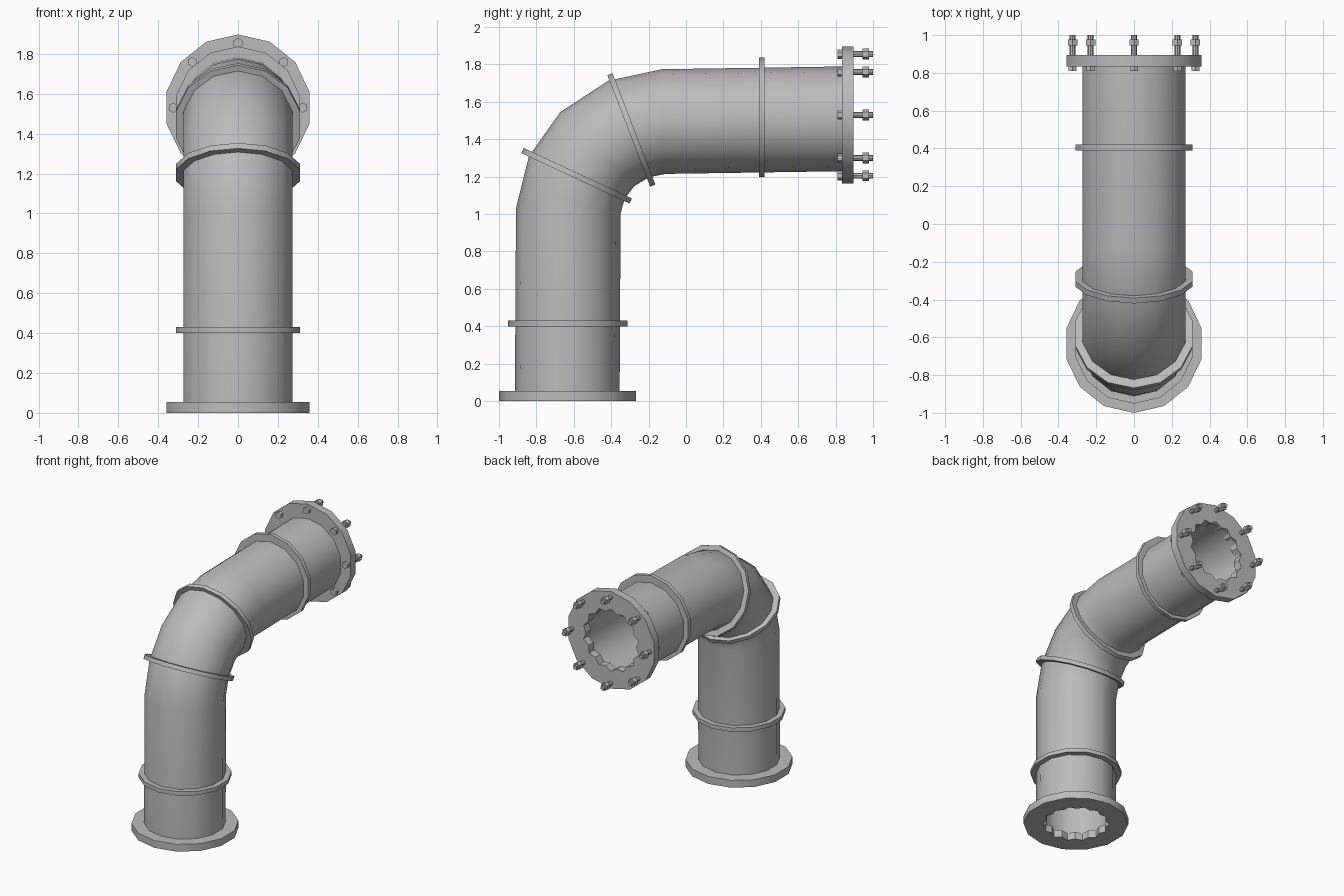
import bpy, bmesh, math
from mathutils import Vector, Matrix

if "Cube" in bpy.data.objects:
    bpy.data.objects.remove(bpy.data.objects["Cube"])

SIDES = 14
FLAT = math.cos(math.pi / SIDES)

steel = bpy.data.materials.new("grey_steel")
steel.use_nodes = True
colour = (0.5, 0.5, 0.5, 1)
steel.diffuse_color = colour
steel.node_tree.nodes["Principled BSDF"].inputs["Base Color"].default_value = colour


def finish(name, bm):
    bmesh.ops.recalc_face_normals(bm, faces=bm.faces)
    mesh = bpy.data.meshes.new(name)
    bm.to_mesh(mesh)
    bm.free()
    mesh.materials.append(steel)
    obj = bpy.data.objects.new(name, mesh)
    bpy.context.collection.objects.link(obj)
    bpy.ops.object.select_all(action="DESELECT")
    obj.select_set(True)
    bpy.context.view_layer.objects.active = obj
    bpy.ops.object.shade_smooth_by_angle(angle=math.radians(32))
    return obj


def sweep(name, stations):
    """Closed hollow band; station = (y, z, tilt, list of repeating radii)."""
    bm = bmesh.new()
    loops = []
    for y, z, tilt, radii in stations:
        t = math.radians(tilt)
        out = Vector((0, -math.sin(t), math.cos(t)))
        count = SIDES * len(radii)
        loop = []
        for i in range(count):
            a = math.tau * i / count
            r = radii[i % len(radii)]
            p = Vector((0, y, z)) + r * (math.sin(a) * Vector((1, 0, 0)) + math.cos(a) * out)
            loop.append(bm.verts.new(p))
        loops.append(loop)
    for k, a in enumerate(loops):
        b = loops[(k + 1) % len(loops)]
        for i in range(len(a)):
            j = (i + 1) % len(a)
            bm.faces.new((a[i], a[j], b[j], b[i]))
    return finish(name, bm)


def band(name, y, z, tilt, thick, outer, inner):
    """Flat annular plate centred on a point of the pipe axis."""
    t = math.radians(tilt)
    dy, dz = math.cos(t) * thick / 2, math.sin(t) * thick / 2
    sweep(name, [(y - dy, z - dz, tilt, outer), (y + dy, z + dz, tilt, outer),
                 (y + dy, z + dz, tilt, inner), (y - dy, z - dz, tilt, inner)])


# Pipe with wall thickness, swept round the elbow
path = [(-0.635, 0.01, 90)]
for phi in (3, 24, 45, 67, 88):
    a = math.radians(phi)
    path.append((-0.1 - 0.53 * math.cos(a), 0.99 + 0.505 * math.sin(a), 90 - phi))
path.append((0.885, 1.51, 0))
sweep("elbow_pipe", [(*p, [0.28]) for p in path] + [(*p, [0.24]) for p in reversed(path)])

# Raised collars
for name, y, z, tilt in (("lower_collar", -0.632, 0.415, 90),
                         ("lower_elbow_collar", -0.585, 1.205, 65),
                         ("upper_elbow_collar", -0.292, 1.45, 21),
                         ("upper_collar", 0.405, 1.518, 0)):
    band(name, y, z, tilt, 0.03, [0.319], [0.26])

# End flanges with serrated openings
rim = [0.367, 0.367 * FLAT]
teeth = [0.236, 0.21]
band("base_flange", -0.633, 0.0275, 90, 0.055, rim, teeth)
band("outlet_flange", 0.865, 1.53, 0, 0.06, rim, teeth)


# Bolts round the outlet flange
def drum(bm, x, z, y0, y1, radius, sides):
    m = Matrix.Translation((x, (y0 + y1) / 2, z)) @ Matrix.Rotation(math.pi / 2, 4, "X")
    bmesh.ops.create_cone(bm, cap_ends=True, segments=sides, radius1=radius,
                          radius2=radius, depth=y1 - y0, matrix=m)


for i in range(8):
    a = math.tau * i / 8
    x, z = 0.325 * math.sin(a), 1.53 + 0.325 * math.cos(a)
    bm = bmesh.new()
    drum(bm, x, z, 0.81, 0.84, 0.025, 6)
    drum(bm, x, z, 0.83, 1.0, 0.016, 8)
    drum(bm, x, z, 0.945, 0.978, 0.029, 6)
    finish(f"flange_bolt_{i + 1}", bm)
